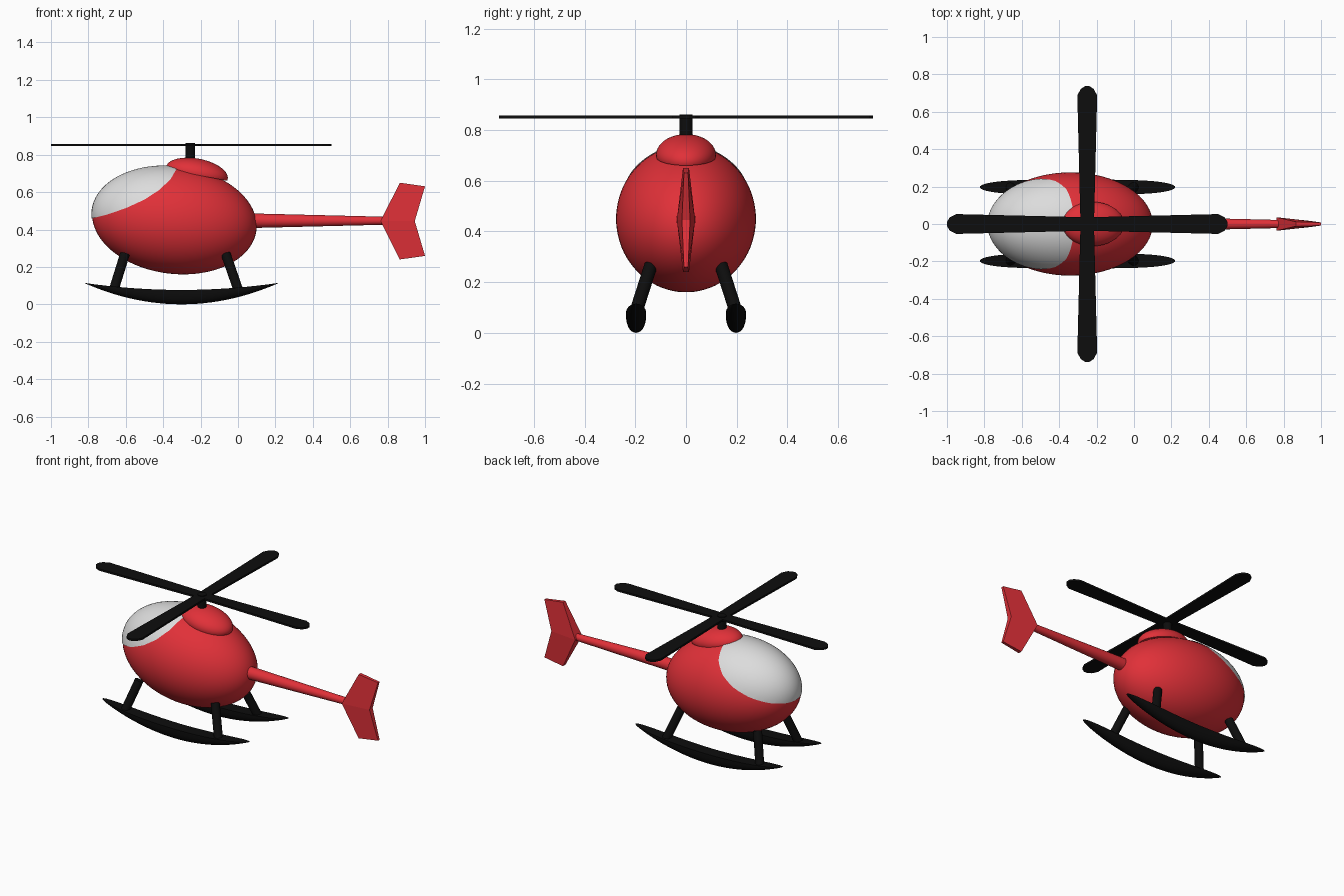
import bpy, bmesh, math
from mathutils import Vector, Matrix

default = bpy.data.objects.get("Cube")
if default:
    bpy.data.objects.remove(default)


def material(name, rgb):
    m = bpy.data.materials.new(name)
    m.use_nodes = True
    m.diffuse_color = (*rgb, 1)
    bsdf = next(n for n in m.node_tree.nodes if n.type == 'BSDF_PRINCIPLED')
    bsdf.inputs["Base Color"].default_value = (*rgb, 1)
    return m


RED = material("red paint", (0.75, 0.03, 0.04))
GREY = material("pale grey glass", (0.72, 0.72, 0.72))
BLACK = material("black", (0.004, 0.004, 0.004))


def finish(bm, name, mat, smooth=True):
    """Turn a bmesh into a named object."""
    bmesh.ops.recalc_face_normals(bm, faces=bm.faces)
    mesh = bpy.data.meshes.new(name)
    bm.to_mesh(mesh)
    bm.free()
    mesh.materials.append(mat)
    ob = bpy.data.objects.new(name, mesh)
    bpy.context.collection.objects.link(ob)
    if smooth:
        bpy.ops.object.select_all(action='DESELECT')
        ob.select_set(True)
        bpy.context.view_layer.objects.active = ob
        bpy.ops.object.shade_smooth_by_angle(angle=math.radians(35))
    return ob


def ellipsoid(centre, radii, tilt, floor=None):
    """Ellipsoid tilted about y, optionally cut flat at a local height."""
    bm = bmesh.new()
    bmesh.ops.create_uvsphere(bm, u_segments=64, v_segments=40, radius=1)
    bmesh.ops.scale(bm, vec=radii, verts=bm.verts)
    if floor is not None:
        cut = bmesh.ops.bisect_plane(
            bm, geom=bm.verts[:] + bm.edges[:] + bm.faces[:],
            plane_co=(0, 0, floor), plane_no=(0, 0, 1), clear_inner=True)
        rim = [e for e in cut["geom_cut"] if isinstance(e, bmesh.types.BMEdge)]
        bmesh.ops.contextual_create(bm, geom=rim)
    place = Matrix.Translation(centre) @ Matrix.Rotation(math.radians(tilt), 4, 'Y')
    bm.transform(place)
    return bm


def rod(name, a, b, r1, r2, mat):
    """Round, optionally tapered bar between two points."""
    a, b = Vector(a), Vector(b)
    bm = bmesh.new()
    bmesh.ops.create_cone(bm, cap_ends=True, segments=32, radius1=r1,
                          radius2=r2, depth=(b - a).length)
    turn = (b - a).to_track_quat('Z', 'Y').to_matrix().to_4x4()
    bm.transform(Matrix.Translation((a + b) / 2) @ turn)
    return finish(bm, name, mat)


# Cabin and engine cover
CENTRE = (-0.34, 0, 0.45)
finish(ellipsoid(CENTRE, (0.442, 0.276, 0.287), 7), "cabin", RED)
finish(ellipsoid((-0.22, 0, 0.702), (0.168, 0.118, 0.077), 11, -0.01),
       "engine_cover", RED)

# Windscreen: thin shell trimmed along a curved lower edge
bm = ellipsoid(CENTRE, (0.446, 0.279, 0.290), 7)
edge = [(-0.8, 0.455), (-0.7, 0.48), (-0.6, 0.514), (-0.5, 0.56),
        (-0.42, 0.612), (-0.36, 0.67), (-0.325, 0.73)]
for (x0, z0), (x1, z1) in zip(edge, edge[1:]):
    bmesh.ops.bisect_plane(bm, geom=bm.verts[:] + bm.edges[:] + bm.faces[:],
                           plane_co=(x0, 0, z0), plane_no=(z0 - z1, 0, x1 - x0),
                           clear_inner=True)
finish(bm, "windscreen", GREY)

# Mast and rotor blades
HUB = Vector((-0.25, 0, 0.852))
rod("rotor_mast", (-0.255, 0, 0.74), (-0.255, 0, 0.862), 0.026, 0.026, BLACK)


def blade_pair(name, reach, angle):
    half = [(0, 0.036), (reach - 0.05, 0.053), (reach - 0.015, 0.035), (reach, 0.012)]
    right = half[1:]
    upper = [(-x, y) for x, y in reversed(right)] + half
    outline = upper + [(x, -y) for x, y in reversed(upper)]
    bm = bmesh.new()
    face = bm.faces.new([bm.verts.new((x, y, -0.006)) for x, y in outline])
    ext = bmesh.ops.extrude_face_region(bm, geom=[face])["geom"]
    bmesh.ops.translate(bm, vec=(0, 0, 0.012),
                        verts=[v for v in ext if isinstance(v, bmesh.types.BMVert)])
    bm.transform(Matrix.Translation(HUB) @ Matrix.Rotation(angle, 4, 'Z'))
    finish(bm, name, BLACK, smooth=False)


blade_pair("rotor_blades_lengthwise", 0.75, 0)
blade_pair("rotor_blades_crosswise", 0.737, math.pi / 2)

# Tail boom
rod("tail_boom", (0.03, 0, 0.447), (0.8, 0, 0.447), 0.04, 0.021, RED)

# Tail fin: swept wedge, thick at the leading middle, mirrored up and down
bm = bmesh.new()


def fin_edge(x, z, thick):
    return [bm.verts.new((x, s * thick, z)) for s in (1, -1)]


lead, trail = fin_edge(0.762, 0.445, 0.036), fin_edge(0.945, 0.445, 0.016)
for s in (1, -1):
    front_tip = fin_edge(0.865, 0.445 + s * 0.205, 0.012)
    back_tip = fin_edge(1.0, 0.445 + s * 0.186, 0.008)
    ring = [lead, front_tip, back_tip, trail]
    for side in (0, 1):
        bm.faces.new([p[side] for p in ring])
    for p, q in zip(ring, ring[1:]):
        bm.faces.new([p[0], q[0], q[1], p[1]])
finish(bm, "tail_fin", RED, smooth=False)


# Skids: curved boat-shaped runners with a flat top
def skid(name, y):
    bm = bmesh.new()
    rings, steps, arc = [], 40, 16
    for i in range(steps + 1):
        t = -0.999 * math.cos(math.pi * i / steps)
        top, bottom = 0.077 + 0.038 * t * t, 0.115 * t * t
        width = 0.04 * (1 - t ** 4) ** 0.5
        rings.append([bm.verts.new((-0.302 + 0.522 * t,
                                    y - width * math.cos(math.pi * k / arc),
                                    top - (top - bottom) * math.sin(math.pi * k / arc) ** 0.8))
                      for k in range(arc + 1)])
    for a, b in zip(rings, rings[1:]):
        for k in range(arc + 1):
            n = (k + 1) % (arc + 1)
            bm.faces.new([a[k], a[n], b[n], b[k]])
    bm.faces.new(rings[0])
    bm.faces.new(rings[-1])
    finish(bm, name, BLACK)


# Skids with their struts on both sides
for side, s in (("near", -1), ("far", 1)):
    skid(side + "_skid", s * 0.197)
    for end, top_x, foot_x in (("nose", -0.605, -0.665), ("tail", -0.065, 0.002)):
        rod(f"{side}_{end}_strut", (foot_x, s * 0.2, 0.075),
            (top_x, s * 0.138, 0.268), 0.026, 0.026, BLACK)
